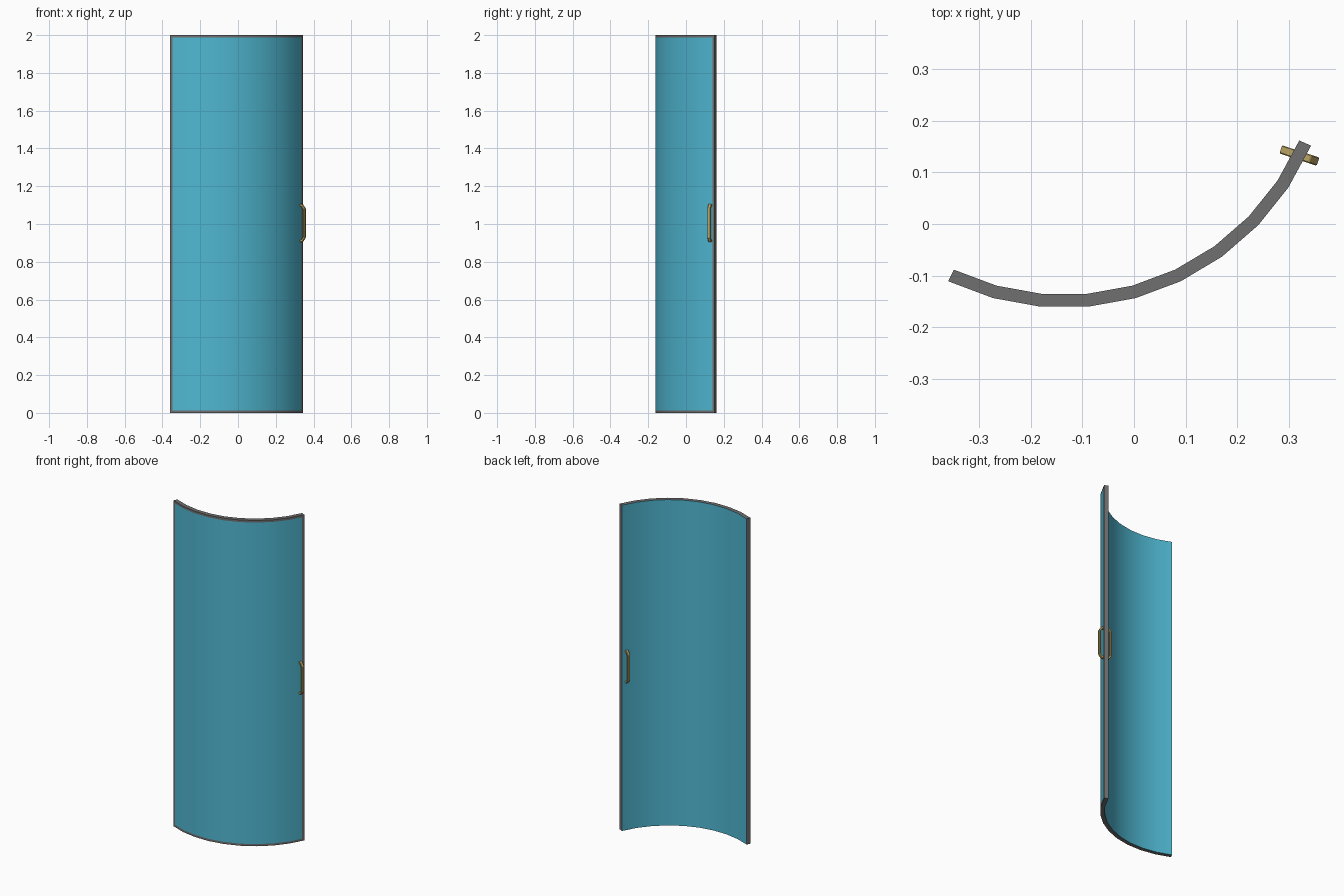
import bpy, bmesh, math
from mathutils import Vector

if "Cube" in bpy.data.objects:
    bpy.data.objects.remove(bpy.data.objects["Cube"])

def material(name, rgb):
    m = bpy.data.materials.new(name)
    m.diffuse_color = (*rgb, 1)
    m.use_nodes = True
    m.node_tree.nodes["Principled BSDF"].inputs["Base Color"].default_value = m.diffuse_color
    return m

glass = material("blue_glass", (0.08, 0.48, 0.65))
rim = material("grey_rim", (0.16, 0.16, 0.16))
brass = material("brass", (0.5, 0.38, 0.13))

def make_object(name, bm, mats):
    bmesh.ops.recalc_face_normals(bm, faces=bm.faces)
    me = bpy.data.meshes.new(name)
    bm.to_mesh(me)
    bm.free()
    for m in mats:
        me.materials.append(m)
    ob = bpy.data.objects.new(name, me)
    bpy.context.collection.objects.link(ob)
    return ob

# Curved door panel: nine flat segments on an arc, with a narrow grey border
CX, CY, R, T, H = -0.135, 0.359, 0.509, 0.025, 2.0
SEGS, STEP, BORDER = 9, math.radians(10.25), 0.013
START = -math.pi / 2 - 2.5 * STEP
edge = BORDER / (R * STEP)
stations = [0, edge] + list(range(1, SEGS)) + [SEGS - edge, SEGS]
levels = [0, BORDER, H - BORDER, H]

def arc_point(s, offset):
    i = min(int(s), SEGS - 1)
    a, b = (Vector((math.cos(START + k * STEP), math.sin(START + k * STEP)))
            for k in (i, i + 1))
    return Vector((CX, CY)) + a.lerp(b, s - i) * (R + offset)

bm = bmesh.new()
grid = [[[bm.verts.new((*arc_point(s, o), z)) for z in levels]
         for s in stations] for o in (-T / 2, T / 2)]
ns, nz = len(stations) - 1, len(levels) - 1

def quad(verts, mat):
    bm.faces.new(verts).material_index = mat

for side, g in enumerate(grid):
    for i in range(ns):
        for j in range(nz):
            border = i in (0, ns - 1) or j in (0, nz - 1)
            quad((g[i][j], g[i + 1][j], g[i + 1][j + 1], g[i][j + 1]),
                 1 if side == 1 and border else 0)
a, b = grid
for i in range(ns):
    for j in (0, nz):
        quad((a[i][j], a[i + 1][j], b[i + 1][j], b[i][j]), 1)
for j in range(nz):
    for i in (0, ns):
        quad((a[i][j], a[i][j + 1], b[i][j + 1], b[i][j]), 1)
door = make_object("curved_door", bm, [glass, rim])
bpy.context.view_layer.objects.active = door
door.select_set(True)
bpy.ops.object.shade_smooth_by_angle(angle=math.radians(30))

# Pull handles: flat bar bent into a bracket, one on each side of the door
ang = math.radians(-18.4)
u = Vector((math.cos(ang), math.sin(ang), 0))
v = Vector((-u.y, u.x, 0))
base = Vector((0.321, 0.133, 1.005))
half_outer = [(0.0, 0.1), (0.022, 0.1), (0.038, 0.078)]
half_inner = [(0.0, 0.088), (0.017, 0.088), (0.027, 0.074)]

def handle(name, sign):
    bm = bmesh.new()
    rings = []
    pairs = list(zip(half_outer, half_inner))
    pairs += [((o[0], -o[1]), (n[0], -n[1])) for o, n in reversed(pairs)]
    for o, n in pairs:
        ring = [(o, -1), (o, 1), (n, 1), (n, -1)]
        rings.append([bm.verts.new(base + u * (sign * p[0]) + v * (0.0083 * w)
                                   + Vector((0, 0, p[1]))) for p, w in ring])
    for r, q in zip(rings, rings[1:]):
        for k in range(4):
            bm.faces.new((r[k], r[(k + 1) % 4], q[(k + 1) % 4], q[k]))
    bm.faces.new(rings[0])
    bm.faces.new(rings[-1])
    ob = make_object(name, bm, [brass])
    bev = ob.modifiers.new("soft_edges", 'BEVEL')
    bev.width, bev.segments = 0.002, 1

handle("outer_handle", 1)
handle("inner_handle", -1)
